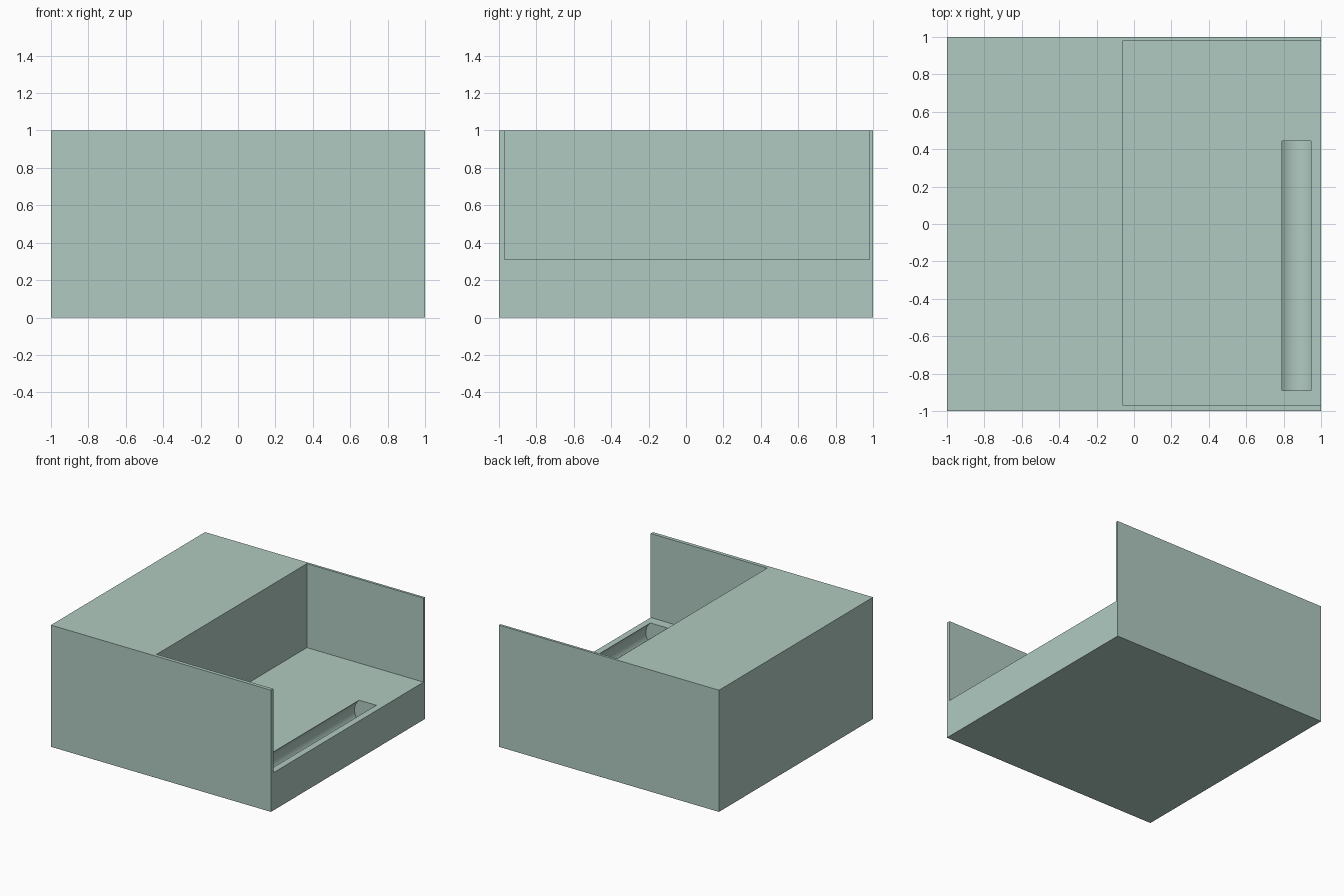
import bpy
import math

default = bpy.data.objects.get("Cube")
if default:
    bpy.data.objects.remove(default, do_unlink=True)

# Single pale green material
color = (0.434, 0.591, 0.527, 1.0)
mat = bpy.data.materials.new("pale_sage_green")
mat.use_nodes = True
mat.diffuse_color = color
mat.node_tree.nodes["Principled BSDF"].inputs["Base Color"].default_value = color


def box(name, low, high):
    """Box between two opposite corners."""
    bpy.ops.mesh.primitive_cube_add(
        size=1, location=[(a + b) / 2 for a, b in zip(low, high)])
    obj = bpy.context.object
    obj.name = name
    obj.scale = [b - a for a, b in zip(low, high)]
    bpy.ops.object.transform_apply(location=True, rotation=True, scale=True)
    obj.data.materials.append(mat)
    return obj


def carve(target, cutter):
    """Subtract the cutter from the target and remove it."""
    cutter.hide_render = True
    mod = target.modifiers.new("carve", "BOOLEAN")
    mod.operation = "DIFFERENCE"
    mod.solver = "EXACT"
    mod.object = cutter
    bpy.context.view_layer.objects.active = target
    bpy.ops.object.modifier_apply(modifier=mod.name)
    bpy.data.objects.remove(cutter, do_unlink=True)


# Solid block
body = box("housing_block", (-1, -1, 0), (1, 1, 1))

# Bay open at the top and one side, leaving thin end walls
FLOOR = 0.31
carve(body, box("bay_cutter", (-0.06, -0.97, FLOOR), (1.2, 0.98, 1.2)))

# Round channel sunk below the bay floor, opening through a narrower slot
RADIUS, HALF_SLOT = 0.12, 0.078
Y0, Y1 = -0.89, 0.445
depth = math.sqrt(RADIUS ** 2 - HALF_SLOT ** 2)
bpy.ops.mesh.primitive_cylinder_add(
    vertices=64, radius=RADIUS, depth=Y1 - Y0,
    location=(0.868, (Y0 + Y1) / 2, FLOOR - depth),
    rotation=(math.pi / 2, 0, 0))
channel = bpy.context.object
channel.name = "channel_cutter"
channel.data.materials.append(mat)
carve(body, channel)

# Smooth the channel, keep the box edges sharp
bpy.ops.object.select_all(action="DESELECT")
body.select_set(True)
bpy.context.view_layer.objects.active = body
bpy.ops.object.shade_smooth_by_angle(angle=math.radians(30))
